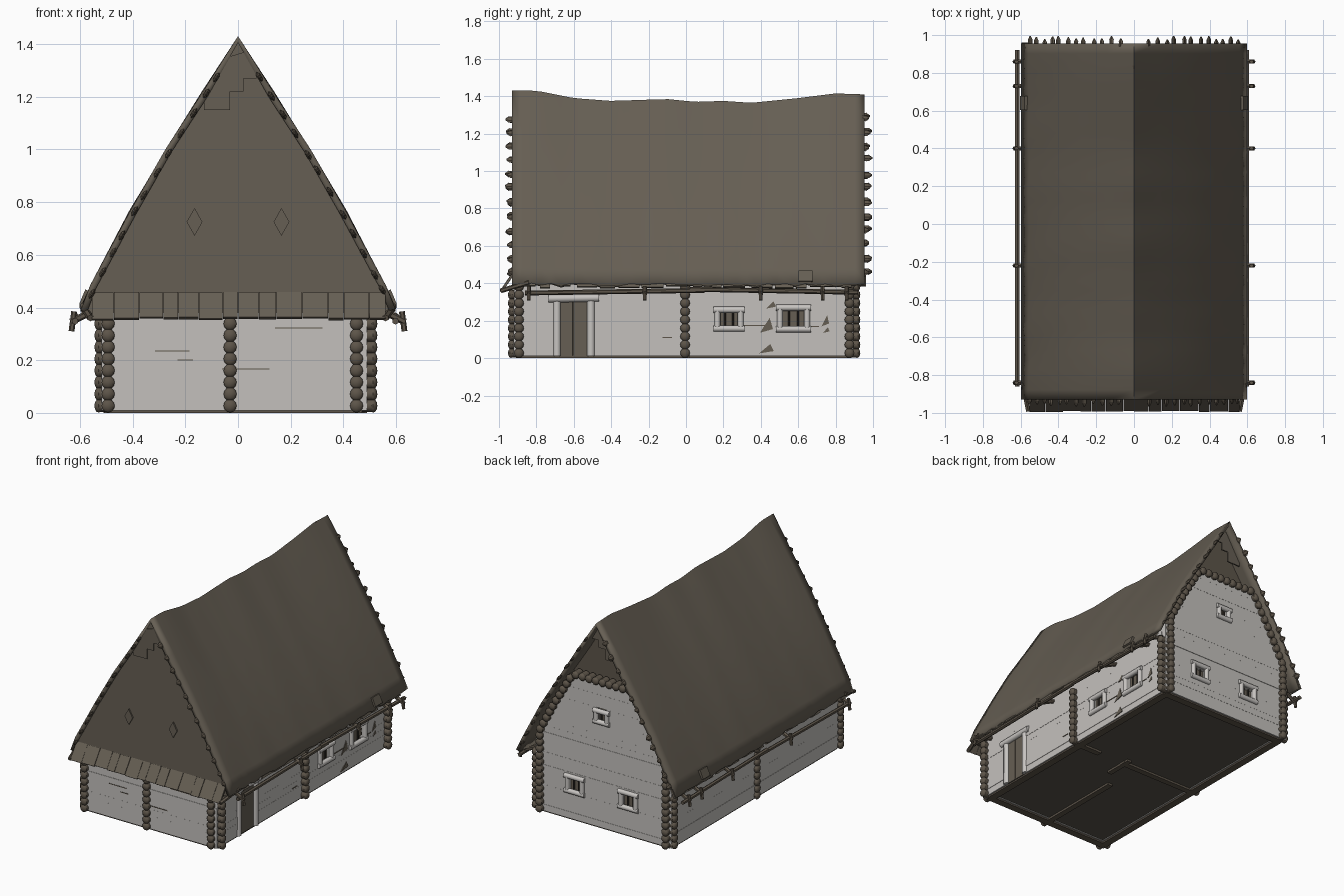
import bpy, bmesh, math, random
from mathutils import Vector as V, Matrix as M

random.seed(4)
if "Cube" in bpy.data.objects:
    bpy.data.objects.remove(bpy.data.objects["Cube"])


def material(name, *rgb):
    m = bpy.data.materials.new(name)
    m.use_nodes = True
    m.diffuse_color = (*rgb, 1)
    m.node_tree.nodes["Principled BSDF"].inputs["Base Color"].default_value = (*rgb, 1)
    return m


PLASTER = material("grey plaster", .55, .53, .505)
TRIM = material("pale trim", .57, .55, .53)
ROOF = material("roof wood", .132, .113, .087)
LOG = material("log wood", .11, .09, .067)
DARK = material("dark gap", .04, .034, .027)
FLOOR = material("floor wood", .1, .088, .07)


def finish(name, bm, mat, angle=None, thick=None):
    me = bpy.data.meshes.new(name)
    bm.to_mesh(me)
    bm.free()
    me.materials.append(mat)
    ob = bpy.data.objects.new(name, me)
    bpy.context.collection.objects.link(ob)
    if thick:
        mod = ob.modifiers.new("thickness", "SOLIDIFY")
        mod.thickness, mod.offset = thick, -1
    if angle:
        bpy.ops.object.select_all(action="DESELECT")
        ob.select_set(True)
        bpy.context.view_layer.objects.active = ob
        bpy.ops.object.shade_smooth_by_angle(angle=math.radians(angle))


def tube(bm, a, b, r, n=8):
    a, b = V(a), V(b)
    mat = M.Translation((a + b) / 2) @ (b - a).to_track_quat("Z", "Y").to_matrix().to_4x4()
    bmesh.ops.create_cone(bm, cap_ends=True, segments=n, radius1=r, radius2=r,
                          depth=(b - a).length, matrix=mat)


def block(bm, at, size, rot=None):
    mat = M.Translation(at) @ (rot or M()) @ M.Diagonal((*size, 1))
    bmesh.ops.create_cube(bm, size=1, matrix=mat)


def interp(table, t):
    for (a, u), (b, v) in zip(table, table[1:]):
        if t <= b:
            return u + (v - u) * max(0, t - a) / (b - a)
    return table[-1][1]


# Roof section (x, z) and the sagging ridge line (y, z)
SECTION = [(0, 1.43), (.135, 1.215), (.27, 1.0), (.406, .77), (.555, .485), (.597, .395)]
RIDGE = [(-.93, 1.43), (-.8, 1.43), (-.6, 1.39), (-.4, 1.375), (-.1, 1.385), (.05, 1.37),
         (.2, 1.375), (.35, 1.365), (.6, 1.39), (.8, 1.415), (.95, 1.41)]
BY_HEIGHT = [(z, x) for x, z in reversed(SECTION)]


def roof_x(z):
    return interp(BY_HEIGHT, z)


# Roof: one sagging sheet with thickness
bm = bmesh.new()
outline = [(-x, z) for x, z in reversed(SECTION)] + SECTION[1:]
rows = []
steps = 36
for i in range(steps + 1):
    y = -.93 + 1.885 * i / steps
    drop = interp(RIDGE, y) - 1.43
    row = []
    for x, z in outline:
        k = (z - .395) / 1.035
        wave = .006 * math.sin(9 * y + 7 * z) * (0 < k < .99)
        ragged = random.uniform(-.01, .01) * (k < .05)
        row.append(bm.verts.new((x + math.copysign(wave, x), y, z + drop * k + ragged)))
    rows.append(row)
for p, q in zip(rows, rows[1:]):
    for j in range(len(p) - 1):
        bm.faces.new((p[j], p[j + 1], q[j + 1], q[j]))
finish("roof", bm, ROOF, 40, .025)

# Ragged board ends showing under the eaves
bm = bmesh.new()
for s in (-1, 1):
    y = -.9
    while y < .9:
        w = random.uniform(.04, .12)
        block(bm, (s * .576, y + w / 2, random.uniform(.402, .417)), (.014, w, .06),
              M.Rotation(-s * random.uniform(.35, .45), 4, "Y"))
        y += w + random.uniform(.005, .05)
    block(bm, (s * .582, .64, .437), (.02, .075, .06), M.Rotation(-s * .4, 4, "Y"))
finish("eave_boards", bm, ROOF)


# Gable boarding
def panel(name, points, y, mat, thick):
    bm = bmesh.new()
    bm.faces.new([bm.verts.new((x, y, z)) for x, z in points])
    finish(name, bm, mat, None, thick)


inner = [(max(x - .012, 0), z - .015) for x, z in SECTION]
gable = inner[:0:-1] + [(-x, z) for x, z in inner]
panel("front_gable", gable, -.92, ROOF, .02)
for s, side in ((-1, "right"), (1, "left")):
    cx = s * .165
    panel(side + "_gable_diamond", [(cx - .03, .725), (cx, .672), (cx + .03, .725), (cx, .778)],
          -.929, ROOF, .009)

# Back peak: recessed boarding above the log wall, loose planks at both peaks
peak = [(-x, z) for x, z in reversed(inner) if z > .9] + [p for p in inner[1:] if p[1] > .9]
panel("back_peak_boarding", peak, .84, LOG, .02)
for i, (a, b, low) in enumerate([(-.13, -.08, 1.15), (-.08, -.03, 1.15), (-.03, .02, 1.22),
                                 (.02, .07, 1.27)]):
    plank = [(a, low), (b, low), (b, 1.4 - 1.56 * abs(b)), (a, 1.4 - 1.56 * abs(a))]
    panel("front_peak_plank_%d" % i, plank, -.929 + .002 * (i % 2), ROOF, .009)
    panel("back_peak_plank_%d" % i, plank[::-1], .9, ROOF, .009)

# Sloping skirt of shingles below the front gable
bm = bmesh.new()
x = -.555
while x < .55:
    w = min(random.uniform(.05, .1), .56 - x)
    long = random.uniform(.112, .122)
    block(bm, (x + w / 2, -.922 - .28 * long, .455 - .415 * long),
          (w - .002, random.uniform(.01, .016), long), M.Rotation(-.6, 4, "X"))
    x += w
finish("front_skirt", bm, ROOF)

# Flat pointed lath ends tucked under the roof at both ends
bm = bmesh.new()
for y, d, reach in ((-.92, -1, .022), (.94, 1, .03)):
    for s in (-1, 1):
        for k in range(12):
            z = .46 + .075 * k + random.uniform(-.012, .012)
            lean = M.Rotation(-s * .55, 4, "Y") @ M.Diagonal((.45, 1, 1, 1))
            at = M.Translation((s * (roof_x(z) - .016), y, z)) @ lean
            out = reach + random.uniform(-.012, .006)
            for off, r1, r2, deep in ((out / 2, .019, .019, out), (out + .01, .021, .005, .02)):
                bmesh.ops.create_cone(
                    bm, cap_ends=True, segments=6, radius1=r1, radius2=r2, depth=deep,
                    matrix=at @ M.Translation((0, d * off, 0)) @ M.Rotation(-d * math.pi / 2, 4, "X"))
finish("lath_ends", bm, LOG)

# Walls: plastered log courses, split around the openings
PITCH, R = .0445, .036
XL, XR, YF, YB, MID = -.485, .455, -.885, .86, -.015


def back_half(z):
    return min(.47, roof_x(z) - .05)


def wall(name, across, place, span, count, openings=()):
    bm = bmesh.new()
    for k in range(count):
        z = .01 + PITCH * (k + .5)
        lo, hi = span(z)
        cuts = sorted((a, b) for a, b, c, d in openings if c < z < d)
        edges = [lo] + [e for pair in cuts for e in pair] + [hi]
        deep = 2 * R + random.uniform(-.005, .003)
        for a, b in zip(edges[::2], edges[1::2]):
            t, size = (a + b) / 2, b - a
            if across:
                block(bm, (t, place, z), (size, deep, PITCH))
            else:
                block(bm, (place, t, z), (deep, size, PITCH))
    finish(name, bm, PLASTER)


wall("front_wall", True, YF, lambda z: (XL - .034, XR + .034), 9)
wall("right_wall", False, XL, lambda z: (YF, YB), 10)
wall("left_wall", False, XR, lambda z: (YF, YB), 10,
     [(-.68, -.52, 0, .3), (.175, .285, .16, .255), (.515, .635, .16, .265)])
wall("back_wall", True, YB, lambda z: (MID - back_half(z) - .034, MID + back_half(z) + .034)
     if z < .5 else (MID - back_half(z), MID + back_half(z)), 22,
     [(.15, .25, .2, .29), (-.25, -.15, .2, .29), (-.035, .035, .72, .79)])

# Rounded log ends at corners, cross walls and up the back gable
bm = bmesh.new()


def log_end(x, y, z, dx, dy):
    a, d = V((x, y, z)), V((dx, dy, 0))
    tube(bm, a, a + d * .052, .0245, 10)
    cap = M.Translation(a + d * .05) @ M.Diagonal((1 - .35 * abs(dx), 1 - .35 * abs(dy), 1, 1))
    bmesh.ops.create_uvsphere(bm, u_segments=10, v_segments=6, radius=.026, matrix=cap)


for k in range(9):
    z = .027 + PITCH * k
    for y in (YF - .008, -.005, YB + .014):
        log_end(XR + .008, y, z, 1, 0)
        log_end(XL + .006, y, z, -1, 0)
    for x in (XL, XR):
        log_end(x, YB + .005, z, 0, 1)
    if k < 8:
        for x in (XL - .008, -.03, XR - .005):
            log_end(x, YF, z, 0, -1)
for k in range(9, 22):
    z = .027 + PITCH * k
    for s in (-1, 1):
        log_end(MID + s * back_half(z), YB + .002, z, 0, 1)
for k in range(9):
    log_end(MID + (k - 4) * .05, YB + .002, .995, 0, 1)
finish("log_ends", bm, LOG, 40)

# Windows: wooden pane, bars and a rounded plaster frame
trim, bars, panes = bmesh.new(), bmesh.new(), bmesh.new()


def window(at, along, out, w, h):
    at, u, n, up = V(at), V(along), V(out), V((0, 0, 1))
    for s in (-1, 1):
        tube(trim, at + u * s * w / 2 - up * h / 2, at + u * s * w / 2 + up * h / 2, .016)
        tube(trim, at + up * s * h / 2 - u * (w / 2 + .02), at + up * s * h / 2 + u * (w / 2 + .02), .017)
        b = at - n * .02 + u * s * w / 6
        tube(bars, b - up * h / 2, b + up * h / 2, .006, 6)
    size = [abs(u[i]) * w + abs(n[i]) * .01 + up[i] * h for i in range(3)]
    block(panes, at - n * .035, size)


for y, z, w, h in ((.23, .208, .125, .1), (.575, .212, .145, .115)):
    window((XR + .038, y, z), (0, 1, 0), (1, 0, 0), w, h)
for x, z, w in ((.2, .245, .11), (-.2, .245, .11), (0, .755, .08)):
    window((x, YB + .038, z), (1, 0, 0), (0, 1, 0), w, w * .9)

# Door with plaster jambs and lintel
for y in (-.69, -.508):
    tube(trim, (XR + .03, y, .012), (XR + .03, y, .31), .021)
tube(trim, (XR + .035, -.735, .318), (XR + .035, -.465, .322), .021)
finish("plaster_frames", trim, TRIM, 50)
finish("window_bars", bars, DARK)
finish("window_panes", panes, ROOF)
bm = bmesh.new()
for y, w in ((-.644, .074), (-.564, .08)):
    block(bm, (XR + .022, y, .155), (.02, w, .29))
finish("door", bm, ROOF)
bm = bmesh.new()
block(bm, (XR + .01, -.6, .155), (.01, .16, .29))
finish("door_gap", bm, DARK)

# Patches of bare wood where the plaster fell off, and thin cracks between courses
for i, (y, z, w, h) in enumerate([(.43, .175, .07, .08), (.43, .05, .08, .05), (.455, .285, .05, .04),
                                  (.745, .2, .04, .06), (.75, .15, .035, .03)]):
    bm = bmesh.new()
    tri = [(y - w / 2, z - h / 2), (y + w / 2, z - h / 4), (y + w / 4, z + h / 2)]
    bm.faces.new([bm.verts.new((XR + R + .003, *p)) for p in tri])
    finish("bare_patch_%d" % i, bm, ROOF, None, .009)
bm = bmesh.new()
for x, z, w in ((-.25, .235, .13), (-.2, .2, .06), (.03, .166, .18), (.23, .322, .18)):
    block(bm, (x, YF - R, z), (w, .006, .004))
for y, z, w in ((-.1, .11, .05), (.36, .175, .16), (.68, .17, .06)):
    block(bm, (XR + R, y, z), (.006, w, .005))
finish("wall_cracks", bm, LOG)

# Eave poles resting on hooked brackets
bm = bmesh.new()
for s, x in ((-1, -.618), (1, .598)):
    tube(bm, (x, -.86, .348), (x, .1, .362), .013, 6)
    tube(bm, (x, .02, .368), (x, .92, .352), .013, 6)
    tube(bm, (s * .56, -.99, .36), (s * .59, -.84, .405), .013, 6)
    for y in (-.84, -.22, .4, .73, .86):
        tube(bm, (s * .46, y, .43), (s * .635, y, .345), .013, 6)
        tube(bm, (s * .632, y, .31), (s * .622, y, .385), .011, 6)
finish("eave_poles", bm, LOG)

# Floor slab and the sill beams beneath it
bm = bmesh.new()
block(bm, (MID, -.012, .022), (.96, 1.76, .016))
finish("floor", bm, FLOOR)
bm = bmesh.new()
for at, size in (((.39, 0, .01), (.2, .04, .02)), ((-.2, 0, .01), (.6, .04, .02)),
                 ((.08, -.05, .01), (.035, .2, .02)), ((-.02, -.58, .01), (.04, .64, .02)),
                 ((MID, YF, .007), (.97, .05, .014)), ((MID, YB, .007), (.97, .05, .014)),
                 ((XL, -.01, .007), (.05, 1.74, .014)), ((XR, -.01, .007), (.05, 1.74, .014))):
    block(bm, at, size)
finish("sill_beams", bm, LOG)
